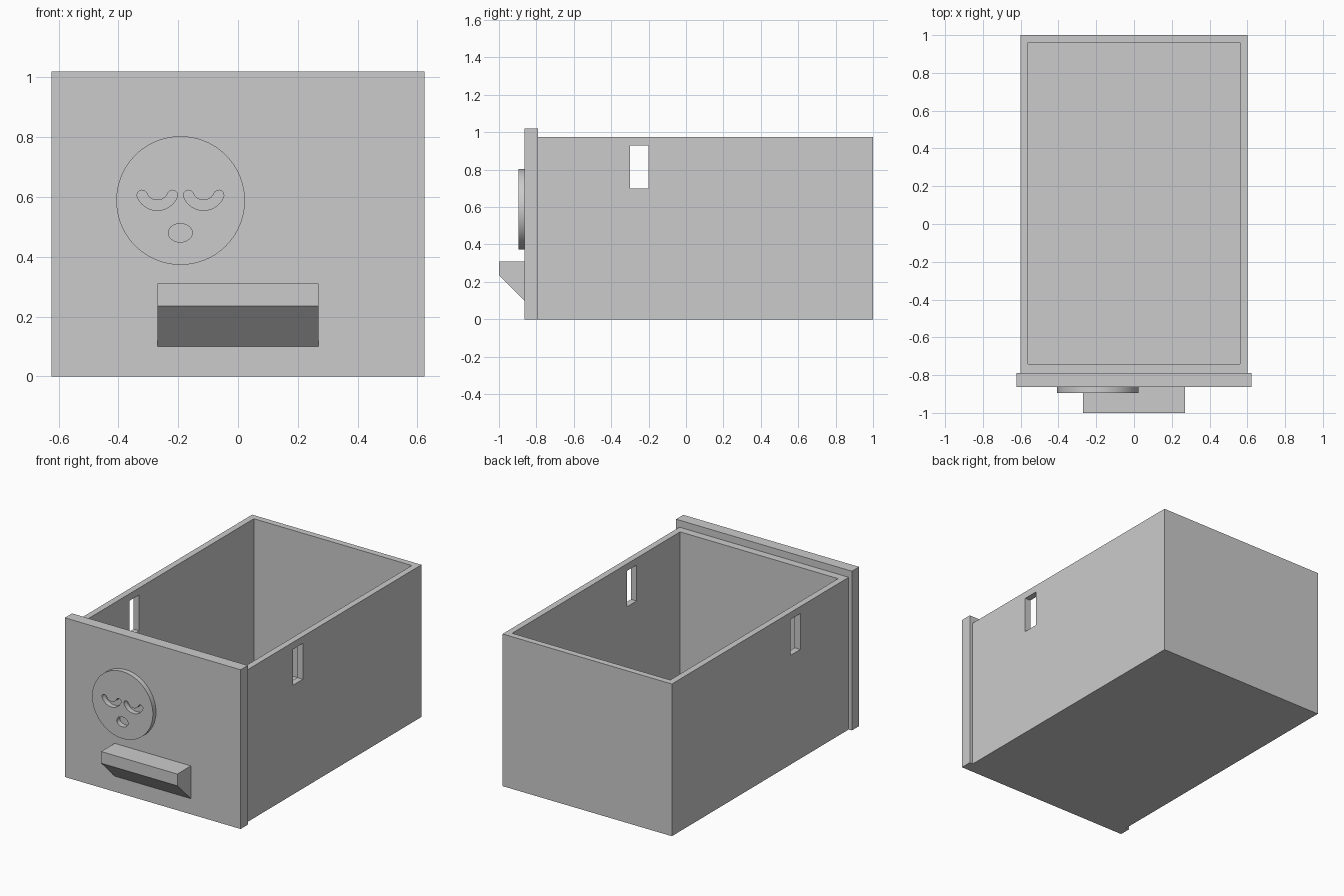
import bpy, bmesh, math
from mathutils import Vector, Matrix

if "Cube" in bpy.data.objects:
    bpy.data.objects.remove(bpy.data.objects["Cube"], do_unlink=True)

COLOUR = (0.6, 0.6, 0.6, 1)
grey = bpy.data.materials.new("plain grey")
grey.use_nodes = True
grey.diffuse_color = COLOUR
grey.node_tree.nodes["Principled BSDF"].inputs["Base Color"].default_value = COLOUR


def add_object(name, bm):
    bmesh.ops.recalc_face_normals(bm, faces=bm.faces)
    mesh = bpy.data.meshes.new(name)
    bm.to_mesh(mesh)
    bm.free()
    mesh.materials.append(grey)
    obj = bpy.data.objects.new(name, mesh)
    bpy.context.collection.objects.link(obj)
    return obj


def box(name, low, high):
    low, high = Vector(low), Vector(high)
    bm = bmesh.new()
    bmesh.ops.create_cube(bm, size=1)
    bmesh.ops.scale(bm, vec=high - low, verts=bm.verts)
    bmesh.ops.translate(bm, vec=(low + high) / 2, verts=bm.verts)
    return add_object(name, bm)


def cut(target, cutter):
    cutter.hide_render = True
    cutter.hide_set(True)
    cutter.display_type = 'WIRE'
    mod = target.modifiers.new(cutter.name, 'BOOLEAN')
    mod.operation = 'DIFFERENCE'
    mod.solver = 'EXACT'
    mod.object = cutter
    bpy.context.view_layer.objects.active = target
    bpy.ops.object.modifier_apply(modifier=mod.name)
    bpy.data.objects.remove(cutter, do_unlink=True)


# Drawer body: hollow tray with a slot through both side walls
body = box("drawer_body", (-0.6, -0.79, 0), (0.6, 1, 0.975))
cut(body, box("inside_cutter", (-0.56, -0.74, 0.04), (0.56, 0.96, 1.2)))
cut(body, box("slot_cutter", (-0.8, -0.3, 0.7), (0.8, -0.2, 0.93)))

# Front panel
box("front_panel", (-0.623, -0.863, 0), (0.623, -0.79, 1.02))

# Handle: wedge profile in y and z, swept along x
bm = bmesh.new()
profile = [(-0.863, 0.31), (-1, 0.31), (-1, 0.235), (-0.863, 0.1)]
face = bm.faces.new([bm.verts.new((-0.27, y, z)) for y, z in profile])
swept = bmesh.ops.extrude_face_region(bm, geom=[face])["geom"]
bmesh.ops.translate(bm, vec=(0.54, 0, 0),
                    verts=[v for v in swept if isinstance(v, bmesh.types.BMVert)])
add_object("handle", bm)


# Sleeping face: raised disc with openings for the eyes and mouth
def arc(cx, cz, rx, rz, start, end, steps):
    angles = [math.radians(start + (end - start) * i / steps) for i in range(steps + 1)]
    return [(cx + rx * math.cos(a), cz + rz * math.sin(a)) for a in angles]


def closed_eye(cx, cz=0.627, radius=0.055, half=0.017, spread=67):
    left, right = 270 - spread, 270 + spread
    outline = arc(cx, cz, radius + half, radius + half, left, right, 24)
    for angle, inner_side in ((right, False), (left, True)):
        a = math.radians(angle)
        tip = (cx + radius * math.cos(a), cz + radius * math.sin(a))
        if inner_side:
            outline += arc(cx, cz, radius - half, radius - half, right, left, 24)[1:-1]
            outline += arc(*tip, half, half, angle - 180, angle - 360, 10)[:-1][::1]
        else:
            outline += arc(*tip, half, half, angle, angle + 180, 10)[1:]
    return outline


def tidy_eye(cx):
    # Rounded stroke: outer arc, right cap, inner arc, left cap
    cz, r, h, left, right = 0.627, 0.055, 0.017, 203, 337
    def tip(angle):
        a = math.radians(angle)
        return cx + r * math.cos(a), cz + r * math.sin(a)
    return (arc(cx, cz, r + h, r + h, left, right, 24)[:-1]
            + arc(*tip(right), h, h, right, right + 180, 10)[:-1]
            + arc(cx, cz, r - h, r - h, right, left, 24)[:-1]
            + arc(*tip(left), h, h, left + 180, left + 360, 10)[:-1])


outlines = [arc(-0.192, 0.588, 0.215, 0.215, 0, 360, 96)[:-1],
            tidy_eye(-0.27), tidy_eye(-0.115),
            arc(-0.193, 0.48, 0.04, 0.031, 0, 360, 40)[:-1]]
curve = bpy.data.curves.new("sleeping_face", 'CURVE')
curve.dimensions = '2D'
curve.fill_mode = 'BOTH'
curve.extrude = 0.016
for outline in outlines:
    spline = curve.splines.new('POLY')
    spline.points.add(len(outline) - 1)
    for point, (x, z) in zip(spline.points, outline):
        point.co = (x, z, 0, 1)
    spline.use_cyclic_u = True
curve.materials.append(grey)
disc = bpy.data.objects.new("sleeping_face", curve)
bpy.context.collection.objects.link(disc)
disc.matrix_world = Matrix.Translation((0, -0.879, 0)) @ Matrix.Rotation(math.pi / 2, 4, 'X')
bpy.ops.object.select_all(action='DESELECT')
disc.select_set(True)
bpy.context.view_layer.objects.active = disc
bpy.ops.object.convert(target='MESH')
bpy.ops.object.shade_smooth_by_angle(angle=math.radians(30))
